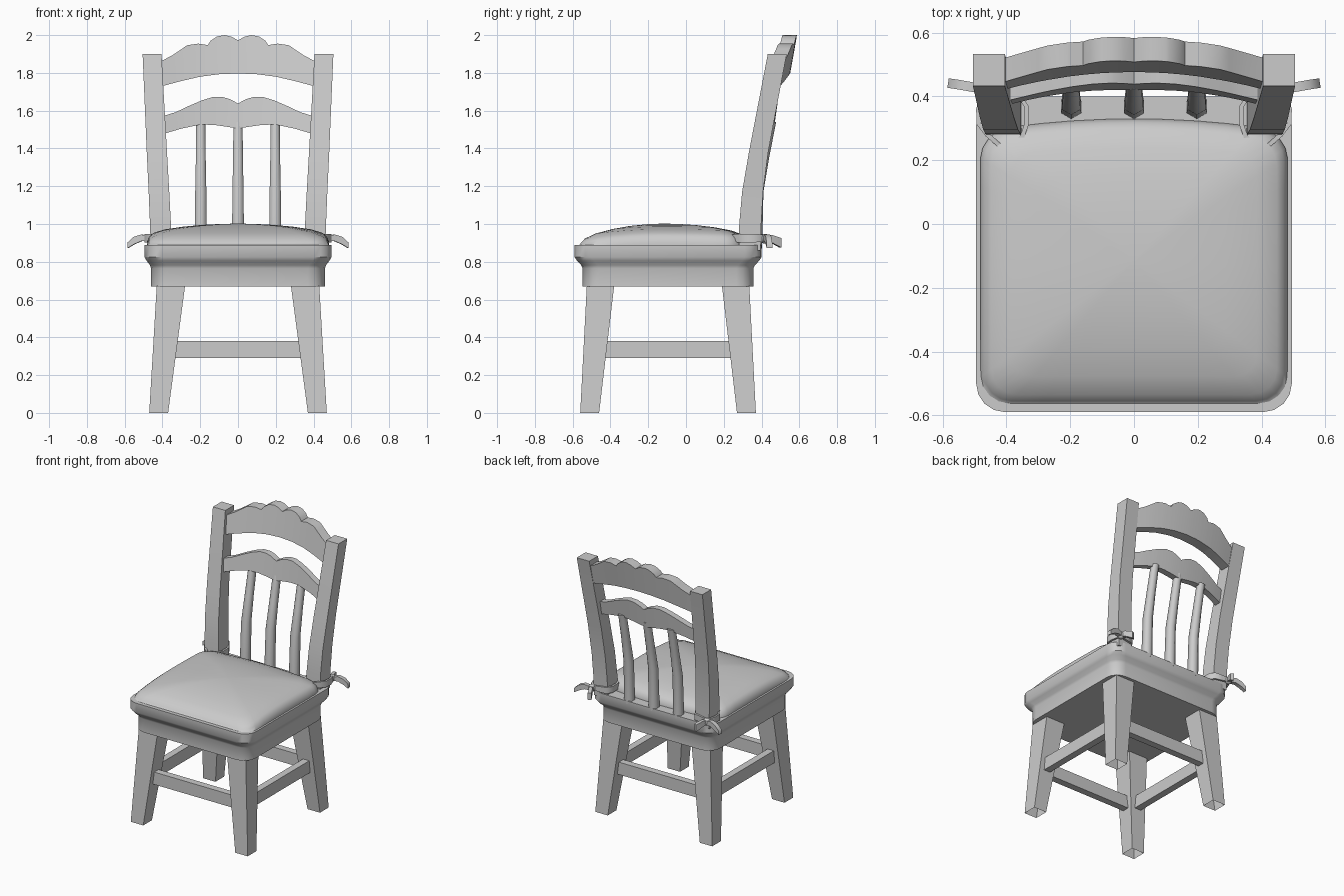
import bpy, bmesh, math
from mathutils import Vector

if "Cube" in bpy.data.objects:
    bpy.data.objects.remove(bpy.data.objects["Cube"])


def loft(name, rings, cap_start=True, cap_end=True, closed=False, angle=35):
    """Skin a list of equal-length point rings into one object."""
    bm = bmesh.new()
    vs = [[bm.verts.new(p) for p in r] for r in rings]
    n, m = len(rings[0]), len(rings)
    for i in range(m if closed else m - 1):
        a, b = vs[i], vs[(i + 1) % m]
        for j in range(n):
            k = (j + 1) % n
            bm.faces.new((a[j], a[k], b[k], b[j]))
    if cap_start and not closed:
        bm.faces.new(vs[0][::-1])
    if cap_end and not closed:
        bm.faces.new(vs[-1])
    bmesh.ops.recalc_face_normals(bm, faces=bm.faces)
    me = bpy.data.meshes.new(name)
    bm.to_mesh(me)
    bm.free()
    ob = bpy.data.objects.new(name, me)
    bpy.context.collection.objects.link(ob)
    bpy.ops.object.select_all(action='DESELECT')
    ob.select_set(True)
    bpy.context.view_layer.objects.active = ob
    bpy.ops.object.shade_smooth_by_angle(angle=math.radians(angle))
    return ob


def rect(x0, x1, y0, y1, z):
    return [(x0, y0, z), (x1, y0, z), (x1, y1, z), (x0, y1, z)]


def box(name, x0, x1, y0, y1, z0, z1):
    return loft(name, [rect(x0, x1, y0, y1, z0), rect(x0, x1, y0, y1, z1)])


def rounded_rect(hx, hy, r, seg=4, side=1):
    """Rounded rectangle outline; each straight side split into `side` parts."""
    corners = [(1, 1, 0), (-1, 1, 90), (-1, -1, 180), (1, -1, 270)]
    arcs = []
    for sx, sy, a0 in corners:
        arcs.append([Vector((sx * (hx - r) + r * math.cos(math.radians(a0 + 90 * i / seg)),
                             sy * (hy - r) + r * math.sin(math.radians(a0 + 90 * i / seg))))
                     for i in range(seg + 1)])
    pts = []
    for i, arc in enumerate(arcs):
        pts += arc
        nxt = arcs[(i + 1) % 4][0]
        pts += [arc[-1].lerp(nxt, k / side) for k in range(1, side)]
    return pts


def interp(table, x):
    """Piecewise-linear lookup."""
    for (a, fa), (b, fb) in zip(table, table[1:]):
        if x <= b:
            return fa + (fb - fa) * (x - a) / (b - a)
    return table[-1][1]


# Seat: rounded slab with a moulded edge
CY = -0.095
seat_profile = [(0.67, 0.46, 0.452), (0.765, 0.46, 0.452), (0.782, 0.466, 0.46),
                (0.805, 0.484, 0.482), (0.825, 0.495, 0.495), (0.89, 0.495, 0.495)]
loft("seat", [[(p.x, p.y + CY, z) for p in rounded_rect(hx, hy, 0.09)]
              for z, hx, hy in seat_profile])

# Cushion: domed pad, back edge bowed, front falling lower than the back
rings = []
for s, z in [(1, 0.885), (1.0, 0.905), (0.975, 0.935), (0.93, 0.953), (0.8, 0.972), (0.6, 0.986),
             (0.4, 0.995), (0.2, 1.0), (0.03, 1.002)]:
    ring = []
    for p in rounded_rect(0.482 * s, 0.448 * s, 0.09 * s, 4, 8):
        v = p.y / 0.448
        drop = (0.035 if v < 0 else 0.01) * v * v
        y = p.y - 0.118 - 0.04 * (p.x / 0.48) ** 2 * (v + 1) / 2
        ring.append((p.x, y, max(0.885, z - drop)))
    rings.append(ring)
loft("cushion", rings, angle=60)

# Legs (tapered, splayed) and back posts (leaning back)
post_path = [(0.86, 0.352, 0.462, 0.28, 0.395), (1.0, 0.355, 0.466, 0.282, 0.398),
             (1.17, 0.364, 0.473, 0.297, 0.408), (1.38, 0.376, 0.483, 0.333, 0.435),
             (1.9, 0.405, 0.505, 0.433, 0.533)]
for s, side in ((-1, "left"), (1, "right")):
    for where, b, t in (("front", (-0.56, -0.46), (-0.525, -0.38)),
                        ("back", (0.27, 0.37), (0.19, 0.335))):
        loft(f"{where}_leg_{side}", [rect(s * 0.37, s * 0.47, *b, 0),
                                     rect(s * 0.28, s * 0.43, *t, 0.675)], cap_start=False)
    loft(f"back_post_{side}", [rect(s * x0, s * x1, y0, y1, z)
                               for z, x0, x1, y0, y1 in post_path])
    box(f"side_stretcher_{side}", s * 0.365, s * 0.415, -0.435, 0.24, 0.29, 0.38)
for name, y in (("front", -0.48), ("back", 0.29)):
    box(f"{name}_stretcher", -0.335, 0.335, y - 0.025, y + 0.025, 0.29, 0.38)


# Bowed back rails with scalloped outlines
def rail(name, half, top, bottom, y_ref, z_ref, tilt, bow, thick):
    xs = sorted({x for x, _ in top} | {x for x, _ in bottom})
    xs = [-x for x in xs[:0:-1]] + xs
    rings = []
    for x in xs:
        zt, zb = interp(top, abs(x)), interp(bottom, abs(x))
        y = lambda z: y_ref + tilt * (z - z_ref) - bow * (x / half) ** 2
        rings.append([(x, y(zb), zb), (x, y(zt), zt),
                      (x, y(zt) + thick, zt), (x, y(zb) + thick, zb)])
    return loft(name, rings, angle=30)


rail("top_rail", 0.42,
     [(0, 1.972), (0.03, 1.99), (0.07, 2.0), (0.11, 1.993), (0.145, 1.97), (0.16, 1.947),
      (0.21, 1.955), (0.27, 1.946), (0.30, 1.925), (0.35, 1.892), (0.42, 1.855)],
     [(0, 1.797), (0.1, 1.793), (0.2, 1.78), (0.3, 1.757), (0.42, 1.725)],
     0.513, 2.0, 0.18, 0.045, 0.075)
rail("middle_rail", 0.395,
     [(0, 1.638), (0.04, 1.66), (0.08, 1.672), (0.13, 1.673), (0.19, 1.655), (0.26, 1.625),
      (0.33, 1.592), (0.395, 1.572)],
     [(0, 1.505), (0.06, 1.515), (0.13, 1.525), (0.2, 1.526), (0.3, 1.505), (0.395, 1.477)],
     0.443, 1.67, 0.14, 0.042, 0.046)

# Spindles: six-sided bars that bend and thin towards the top
for i, x in enumerate((-0.197, 0, 0.197)):
    loft(f"spindle_{i + 1}",
         [[(x + r * math.sin(k * math.pi / 3), y - r * math.cos(k * math.pi / 3), z)
           for k in range(6)]
          for z, y, r in ((0.87, 0.366, 0.037), (1.17, 0.376, 0.034),
                          (1.35, 0.41, 0.03), (1.54, 0.449, 0.028))], angle=65)


# Cushion ties: strap round each post, knot and two tails
def ribbon(name, path, thick):
    rings = []
    pts = [Vector(p[:3]) for p in path]
    for i, p in enumerate(pts):
        d = pts[min(i + 1, len(pts) - 1)] - pts[max(i - 1, 0)]
        side = Vector((-d.y, d.x, 0)).normalized() * thick / 2
        up = Vector((0, 0, path[i][3] / 2))
        rings.append([p - side - up, p + side - up, p + side + up, p - side + up])
    return loft(name, rings, angle=50)


for s, side in ((-1, "left"), (1, "right")):
    ribbon(f"outer_strap_{side}",
           [(s * x, y, 0.925, h) for x, y, h in
            ((0.42, 0.245, 0.035), (0.46, 0.28, 0.045), (0.487, 0.315, 0.045),
             (0.488, 0.36, 0.045), (0.478, 0.395, 0.04), (0.455, 0.415, 0.03))], 0.014)
    ribbon(f"inner_strap_{side}",
           [(s * x, y, 0.925, h) for x, y, h in
            ((0.38, 0.245, 0.035), (0.35, 0.275, 0.045), (0.338, 0.31, 0.045),
             (0.338, 0.37, 0.045), (0.36, 0.403, 0.045), (0.41, 0.41, 0.04),
             (0.455, 0.415, 0.03))], 0.014)
    ribbon(f"outer_tail_{side}",
           [(s * 0.46, 0.42, 0.92, 0.025), (s * 0.51, 0.43, 0.927, 0.035),
            (s * 0.55, 0.437, 0.912, 0.04), (s * 0.583, 0.442, 0.887, 0.03)], 0.03)
    ribbon(f"rear_tail_{side}",
           [(s * 0.46, 0.415, 0.92, 0.025), (s * 0.45, 0.45, 0.922, 0.04),
            (s * 0.425, 0.5, 0.9, 0.05)], 0.025)
    bpy.ops.mesh.primitive_uv_sphere_add(segments=12, ring_count=8, radius=0.026,
                                         location=(s * 0.462, 0.418, 0.922))
    bpy.context.object.name = f"tie_knot_{side}"
    bpy.ops.object.shade_smooth()
